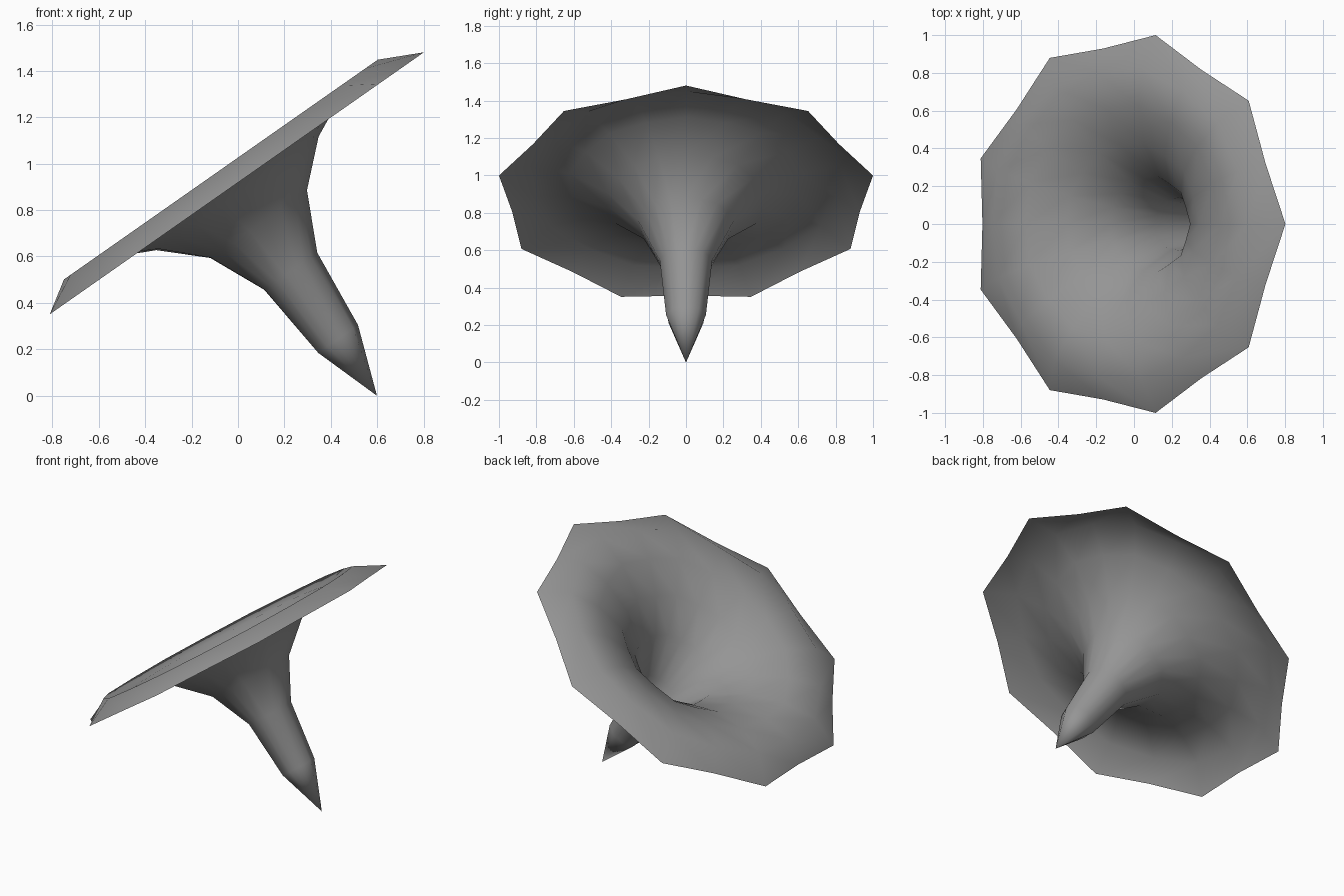
import bpy, bmesh, math
from mathutils import Matrix

if "Cube" in bpy.data.objects:
    bpy.data.objects.remove(bpy.data.objects["Cube"])

SIDES = 18
# Horn profile: (radius at corners, radius between corners, height along the axis)
PROFILE = [(0.108, 0.098, -0.80), (0.143, 0.136, -0.444), (0.261, 0.248, -0.198),
           (0.435, 0.419, -0.037), (0.635, 0.62, 0.06), (0.834, 0.818, 0.088),
           (1.0154, 0.943, 0.0)]
TIP_HEIGHT = -1.097

bm = bmesh.new()

# Pointed tip and rings: every second point makes one of the nine rim corners
tip = bm.verts.new((0, 0, TIP_HEIGHT))
rings = []
for corner, between, h in PROFILE:
    ring = []
    for i in range(SIDES):
        r = between if i % 2 else corner
        a = math.tau * i / SIDES
        ring.append(bm.verts.new((r * math.cos(a), r * math.sin(a), h)))
    rings.append(ring)

# Skin the open shell
for i in range(SIDES):
    j = (i + 1) % SIDES
    bm.faces.new((tip, rings[0][j], rings[0][i]))
    for low, high in zip(rings, rings[1:]):
        bm.faces.new((low[i], low[j], high[j], high[i]))
for f in bm.faces:
    f.smooth = True

# Tilt the flower and stand its tip on the ground
bm.transform(Matrix.Translation((-0.030, 0, 0.898)) @
             Matrix.Rotation(math.radians(-35), 4, 'Y'))

mesh = bpy.data.meshes.new("flared_horn")
bm.to_mesh(mesh)
bm.free()

# Darker grey surface
grey = bpy.data.materials.new("dark_grey")
grey.diffuse_color = (0.3, 0.3, 0.3, 1)
grey.use_nodes = True
grey.node_tree.nodes["Principled BSDF"].inputs["Base Color"].default_value = grey.diffuse_color
mesh.materials.append(grey)

obj = bpy.data.objects.new("flared_horn", mesh)
bpy.context.collection.objects.link(obj)
